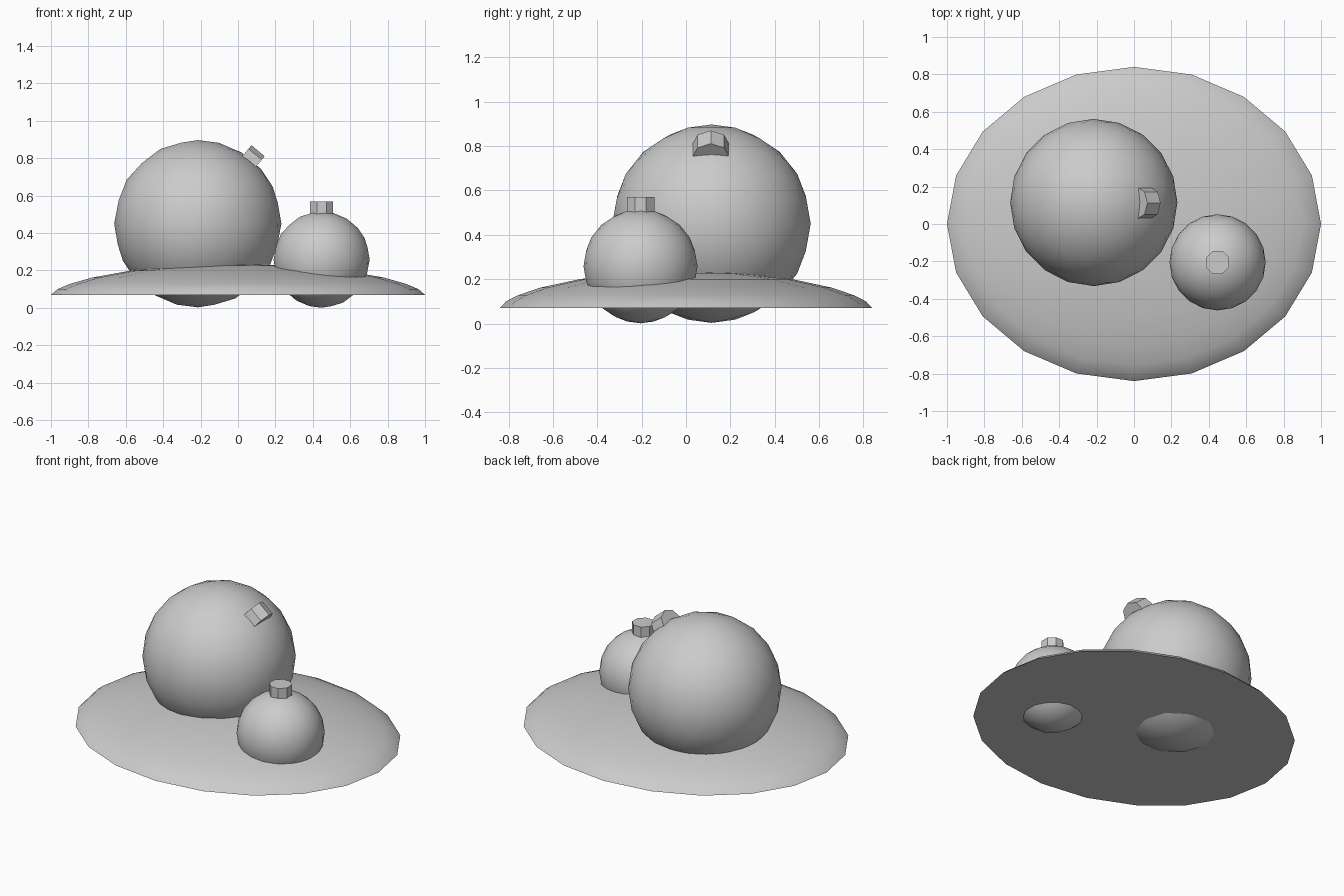
import bpy, bmesh, math
from mathutils import Vector, Matrix

cube = bpy.data.objects.get("Cube")
if cube:
    bpy.data.objects.remove(cube, do_unlink=True)

grey = bpy.data.materials.new("plain grey")
grey.use_nodes = True
grey.diffuse_color = (0.6, 0.6, 0.6, 1)
grey.node_tree.nodes["Principled BSDF"].inputs["Base Color"].default_value = (0.6, 0.6, 0.6, 1)


def finish(name, bm, angle):
    """Turn a bmesh into a smooth shaded object with sharp edges kept."""
    bmesh.ops.recalc_face_normals(bm, faces=bm.faces)
    mesh = bpy.data.meshes.new(name)
    bm.to_mesh(mesh)
    bm.free()
    mesh.materials.append(grey)
    obj = bpy.data.objects.new(name, mesh)
    bpy.context.collection.objects.link(obj)
    bpy.ops.object.select_all(action="DESELECT")
    obj.select_set(True)
    bpy.context.view_layer.objects.active = obj
    bpy.ops.object.shade_smooth_by_angle(angle=math.radians(angle))
    return obj


def ball(name, centre, radius):
    bm = bmesh.new()
    bmesh.ops.create_icosphere(bm, subdivisions=3, radius=radius,
                               matrix=Matrix.Translation(centre))
    return finish(name, bm, 40)


def stub(name, centre, axis, radius, length, turn):
    """Short eight-sided cylinder along an axis."""
    bm = bmesh.new()
    rot = Vector(axis).to_track_quat("Z", "Y").to_matrix().to_4x4()
    matrix = Matrix.Translation(centre) @ rot @ Matrix.Rotation(turn, 4, "Z")
    bmesh.ops.create_cone(bm, cap_ends=True, segments=8, radius1=radius,
                          radius2=radius, depth=length, matrix=matrix)
    return finish(name, bm, 30)


# Oval mound with a flat underside
SIDES = 20
profile = [(1, 0.07), (0.965, 0.1), (0.9, 0.128), (0.78, 0.162),
           (0.57, 0.2), (0.3, 0.226)]
bm = bmesh.new()
rings = []
for r, z in profile:
    rings.append([bm.verts.new((r * math.cos(a), 0.84 * r * math.sin(a), z))
                  for a in (math.tau * i / SIDES for i in range(SIDES))])
top = bm.verts.new((0, 0, 0.237))
for i in range(SIDES):
    j = (i + 1) % SIDES
    for low, high in zip(rings, rings[1:]):
        bm.faces.new((low[i], low[j], high[j], high[i]))
    bm.faces.new((rings[-1][i], rings[-1][j], top))
bm.faces.new(rings[0][::-1])
finish("mound", bm, 40)

# Two balls sunk through the mound
ball("large_ball", (-0.215, 0.115, 0.45), 0.447)
ball("small_ball", (0.447, -0.205, 0.258), 0.257)

# Upright cap on the small ball
stub("small_cap", (0.447, -0.205, 0.525), (0, 0, 1), 0.067, 0.09, math.pi / 8)

# Cap lying on the shoulder of the large ball, half buried
stub("large_cap", (0.053, 0.112, 0.775), (0.77, 0, -0.64), 0.085, 0.092, 0)
